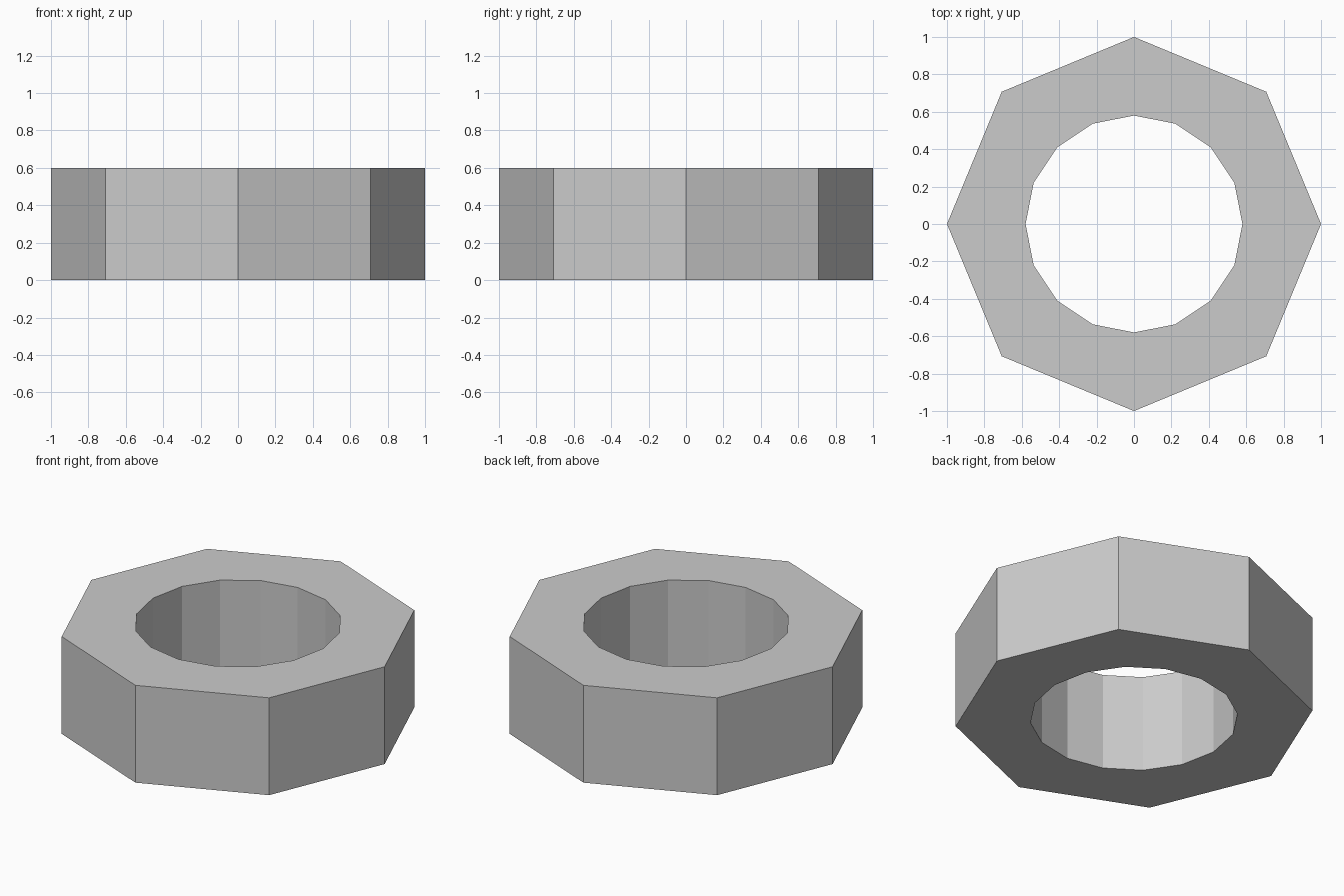
import bpy, bmesh
from math import cos, sin, tau

if "Cube" in bpy.data.objects:
    bpy.data.objects.remove(bpy.data.objects["Cube"])

HEIGHT = 0.6
OUTER_R, OUTER_SIDES = 1.0, 8
HOLE_R, HOLE_SIDES = 0.58, 16


def ring(bm, radius, sides, z):
    return [bm.verts.new((radius * cos(tau * i / sides), radius * sin(tau * i / sides), z))
            for i in range(sides)]


def walls(bm, low, high):
    n = len(low)
    for i in range(n):
        j = (i + 1) % n
        bm.faces.new((low[i], low[j], high[j], high[i]))


def cap(bm, outer, inner):
    # each octagon side meets two sides of the hole
    n, m = len(outer), len(inner)
    for i in range(n):
        a, b = outer[i], outer[(i + 1) % n]
        p, q, r = (inner[(2 * i + k) % m] for k in range(3))
        for tri in ((a, q, p), (a, b, q), (b, r, q)):
            bm.faces.new(tri)


bm = bmesh.new()
outer_low, outer_high = (ring(bm, OUTER_R, OUTER_SIDES, z) for z in (0, HEIGHT))
hole_low, hole_high = (ring(bm, HOLE_R, HOLE_SIDES, z) for z in (0, HEIGHT))

# outer octagon, round hole, flat top and bottom
walls(bm, outer_low, outer_high)
walls(bm, hole_low, hole_high)
cap(bm, outer_low, hole_low)
cap(bm, outer_high, hole_high)
bmesh.ops.recalc_face_normals(bm, faces=bm.faces[:])

mesh = bpy.data.meshes.new("octagonal_ring")
bm.to_mesh(mesh)
bm.free()
bpy.context.collection.objects.link(bpy.data.objects.new("octagonal_ring", mesh))
